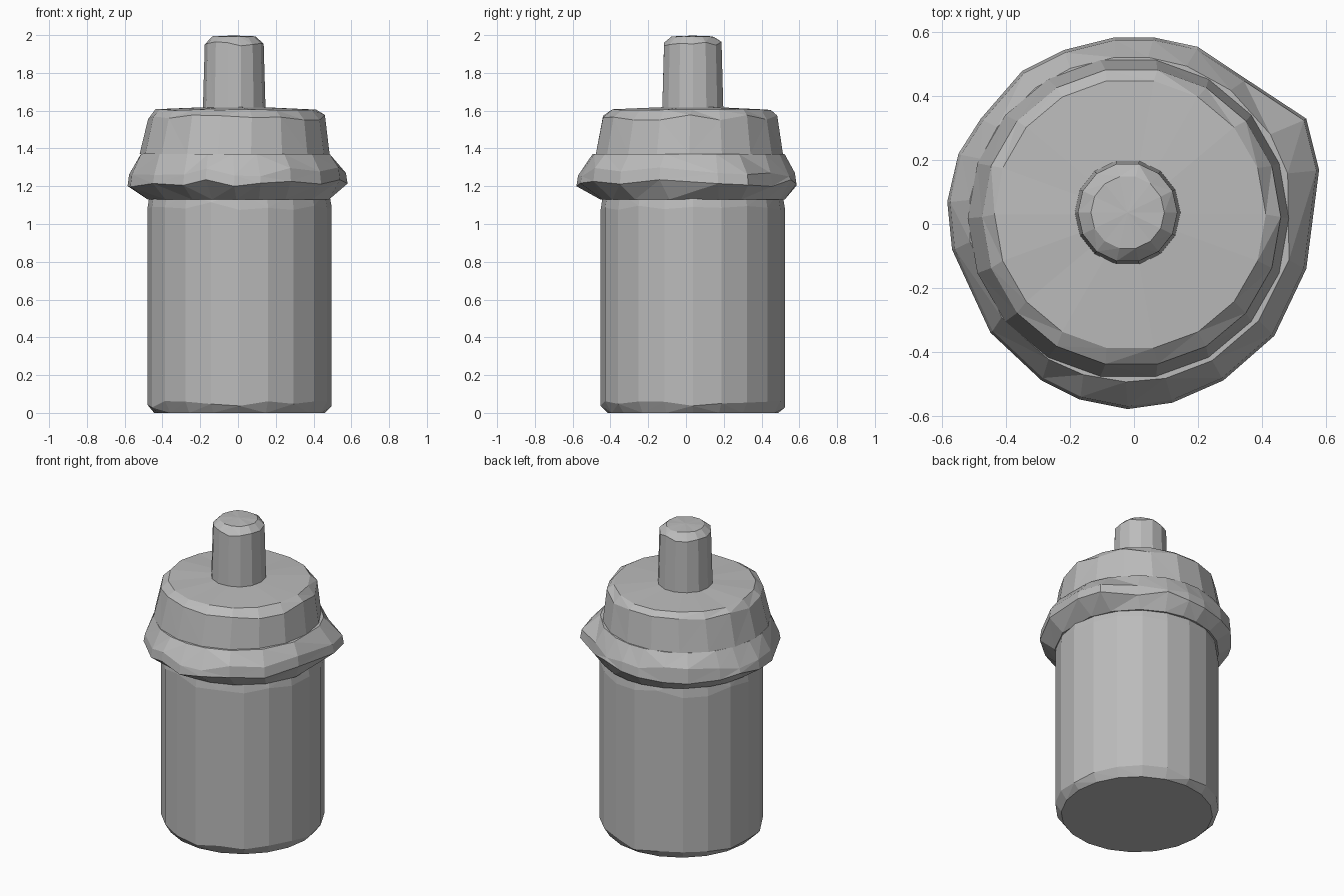
import bpy, bmesh, math, random
from mathutils import Vector

random.seed(4)
cube = bpy.data.objects.get("Cube")
if cube:
    bpy.data.objects.remove(cube)

grey = bpy.data.materials.new("grey")
grey.use_nodes = True
colour = (0.5, 0.5, 0.5, 1)
grey.diffuse_color = colour
grey.node_tree.nodes["Principled BSDF"].inputs["Base Color"].default_value = colour


def circle(sides, radius, centre=(0, 0), turn=0.0):
    angles = [turn + math.tau * i / sides for i in range(sides)]
    return [(centre[0] + radius * math.cos(a), centre[1] + radius * math.sin(a)) for a in angles]


def loft(name, layers, peak=0.0):
    """Skin a closed faceted part through layers of (outline, height, height jitter)."""
    bm = bmesh.new()
    rings = []
    for outline, z, wobble in layers:
        rings.append([bm.verts.new((x, y, z + random.uniform(-wobble, wobble))) for x, y in outline])
    for low, high in zip(rings, rings[1:]):
        for i in range(len(low)):
            j = (i + 1) % len(low)
            bm.faces.new((low[i], low[j], high[j], high[i]))
    bm.faces.new(list(reversed(rings[0])))
    # Slightly domed top
    top = rings[-1]
    middle = sum((v.co for v in top), Vector()) / len(top)
    tip = bm.verts.new(middle + Vector((0, 0, peak)))
    for i in range(len(top)):
        bm.faces.new((top[i], top[(i + 1) % len(top)], tip))
    bmesh.ops.triangulate(bm, faces=[f for f in bm.faces if len(f.verts) == 4])
    bmesh.ops.recalc_face_normals(bm, faces=bm.faces[:])
    mesh = bpy.data.meshes.new(name)
    bm.to_mesh(mesh)
    bm.free()
    mesh.materials.append(grey)
    obj = bpy.data.objects.new(name, mesh)
    bpy.context.collection.objects.link(obj)
    return obj


# Cylindrical body with chipped lower edge
mid = (0.008, 0.036)
loft("body", [
    (circle(20, 0.452, mid), 0.0, 0.0),
    (circle(20, 0.488, mid), 0.045, 0.02),
    (circle(20, 0.488, mid), 1.09, 0.025),
    (circle(20, 0.475, mid), 1.16, 0.0),
])

# Uneven collar, widest around its lower half
rim = [(0.54, 0.33), (0.35, 0.455), (0.2, 0.555), (0.06, 0.585), (-0.06, 0.585),
       (-0.22, 0.545), (-0.35, 0.48), (-0.48, 0.33), (-0.55, 0.22), (-0.585, 0.07),
       (-0.57, -0.08), (-0.45, -0.34), (-0.29, -0.49), (-0.17, -0.55), (-0.02, -0.58),
       (0.12, -0.56), (0.28, -0.49), (0.44, -0.35), (0.54, -0.14), (0.58, 0.17)]


def rim_at(radius, centre):
    points = []
    for p in rim:
        d = Vector(p).normalized() * radius
        points.append((centre[0] + d.x, centre[1] + d.y))
    return points


loft("collar", [
    (rim_at(0.49, mid), 1.13, 0.0),
    (rim, 1.215, 0.02),
    ([(x * 0.985, y * 0.985) for x, y in rim], 1.275, 0.025),
    (rim_at(0.51, (-0.008, 0.015)), 1.37, 0.0),
])

# Tapered cap
loft("cap", [
    (circle(18, 0.503, (-0.018, 0.018)), 1.37, 0.0),
    (circle(18, 0.468, (-0.008, 0.022)), 1.565, 0.015),
    (circle(18, 0.425, (-0.012, 0.03)), 1.605, 0.004),
], peak=0.02)

# Nozzle with rounded end
loft("nozzle", [
    (circle(14, 0.166, (-0.02, 0.036)), 1.6, 0.0),
    (circle(14, 0.156, (-0.02, 0.036)), 1.955, 0.012),
    (circle(14, 0.115, (-0.02, 0.036)), 1.992, 0.003),
], peak=0.005)
